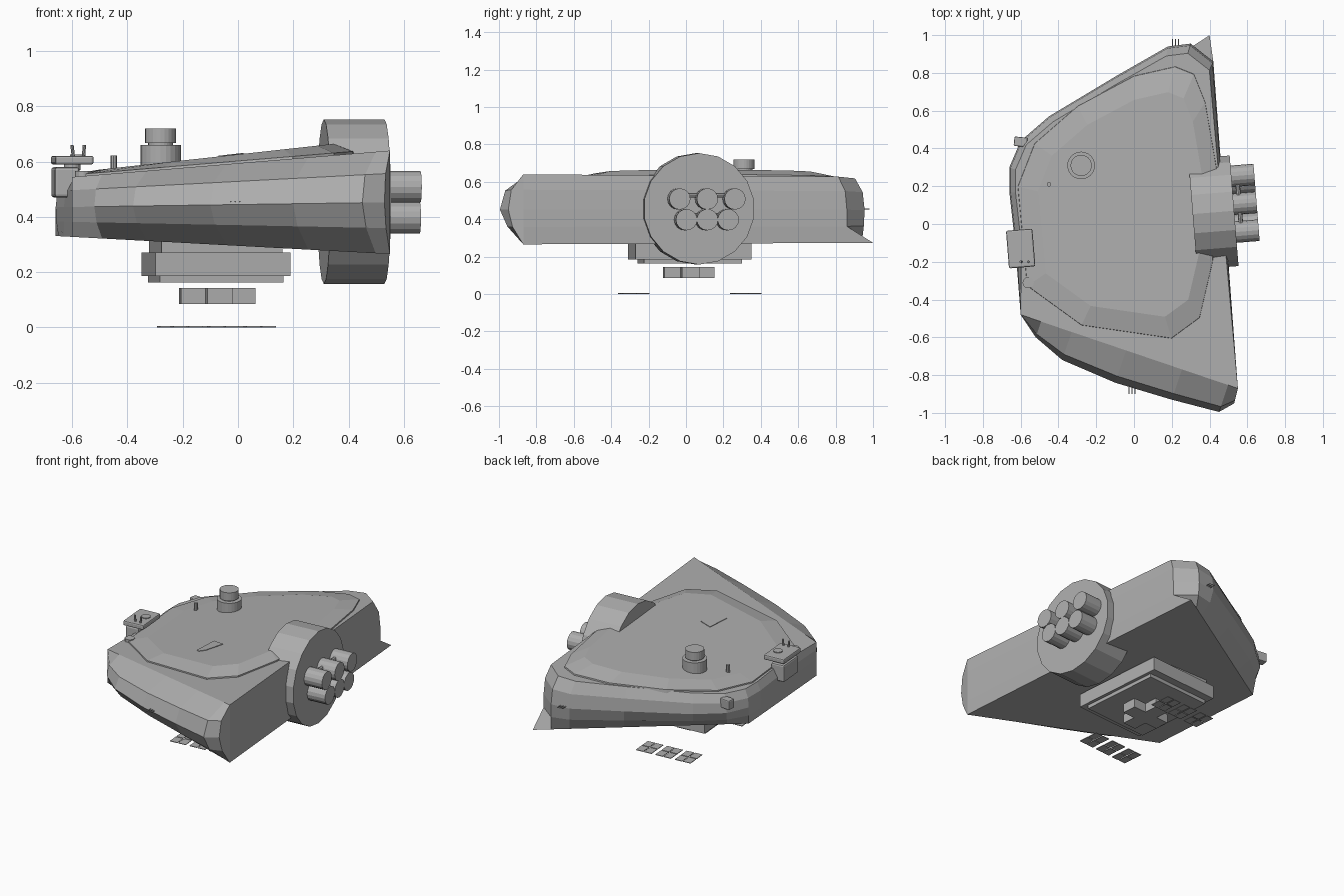
import bpy, bmesh, math
from mathutils import Vector, Matrix

cube = bpy.data.objects.get("Cube")
if cube:
    bpy.data.objects.remove(cube, do_unlink=True)

grey = bpy.data.materials.new("hull_grey")
grey.use_nodes = True
COLOUR = (0.42, 0.42, 0.42, 1)
grey.diffuse_color = COLOUR
grey.node_tree.nodes["Principled BSDF"].inputs["Base Color"].default_value = COLOUR
TILT = math.radians(4.6)


def finish(name, bm):
    bmesh.ops.recalc_face_normals(bm, faces=bm.faces)
    mesh = bpy.data.meshes.new(name)
    bm.to_mesh(mesh)
    bm.free()
    mesh.materials.append(grey)
    obj = bpy.data.objects.new(name, mesh)
    bpy.context.collection.objects.link(obj)
    return obj


def loft(name, rings):
    """Skin a stack of closed rings and cap both ends."""
    bm = bmesh.new()
    rows = [[bm.verts.new(p) for p in ring] for ring in rings]
    n = len(rows[0])
    for low, high in zip(rows, rows[1:]):
        for i in range(n):
            j = (i + 1) % n
            bm.faces.new((low[i], low[j], high[j], high[i]))
    bm.faces.new(rows[0][::-1])
    bm.faces.new(rows[-1])
    return finish(name, bm)


def box(name, centre, size, turn=0.0, bevel=0.0):
    bm = bmesh.new()
    bmesh.ops.create_cube(bm, size=1)
    bmesh.ops.scale(bm, vec=size, verts=bm.verts)
    if bevel:
        bmesh.ops.bevel(bm, geom=bm.edges[:], offset=bevel, segments=2,
                        affect='EDGES', profile=0.5)
    bmesh.ops.transform(bm, matrix=Matrix.Translation(centre) @ Matrix.Rotation(turn, 4, 'Z'),
                        verts=bm.verts)
    return finish(name, bm)


def rod(name, start, end, radius, sides=16):
    start, end = Vector(start), Vector(end)
    axis = end - start
    bm = bmesh.new()
    bmesh.ops.create_cone(bm, cap_ends=True, segments=sides, radius1=radius,
                          radius2=radius, depth=axis.length)
    turn = axis.to_track_quat('Z', 'Y').to_matrix().to_4x4()
    bmesh.ops.transform(bm, matrix=Matrix.Translation((start + end) / 2) @ turn, verts=bm.verts)
    return finish(name, bm)


def floor_z(x):
    return 0.295 - 0.054 * x


def roof_z(x):
    return 0.594 + 0.083 * x


def deck_z(x):
    return min(0.626 + 0.11 * x, 0.664)


def nearest(p, a, b):
    t = (p - a).dot(b - a) / (b - a).length_squared
    return a.lerp(b, min(max(t, 0), 1))


# Hull: four-cornered flat floor with swollen front, left and back flanks
A, B, C, D = (Vector(p) for p in ((.55, -.87), (-.6, -.48), (-.66, .3), (.4, 1)))
front = [(.55, -.87), (.53, -.95), (.45, -.995), (.2, -.93), (-.1, -.84),
         (-.38, -.72), (-.52, -.6), (-.6, -.48)]
left = [(-.63, -.1), (-.66, .17), (-.66, .3)]
back = [(-.6, .44), (-.45, .57), (-.1, .78), (.18, .94), (.3, .955), (.42, .86)]
mid = [Vector(p) for p in front + left + back]
base, top = [], []
for i, p in enumerate(mid):
    if i < len(front):
        q = nearest(p, A, B)
        base.append(q)
        top.append(q.copy())
    else:
        base.append(nearest(p, B, C) if i < len(front + left) else nearest(p, C, D))
        top.append(Vector((p.x * .95, .1 + (p.y - .1) * .94)))
base[-1] = D


def ring(points, share):
    return [(p.x, p.y, floor_z(p.x) * (1 - share) + roof_z(p.x) * share) for p in points]


low = [a.lerp(b, .72) for a, b in zip(base, mid)]
low[-1] = mid[-1]
high = [a.lerp(b, .8) for a, b in zip(top, mid)]
loft("hull", [ring(base, 0), ring(low, .25), ring(mid, .5), ring(high, .78), ring(top, 1)])

# Raised upper deck with a sloping rim
deck = [(-.57, -.33), (-.28, -.54), (.2, -.61), (.35, -.5), (.42, -.2), (.44, .3),
        (.38, .65), (.32, .8), (.22, .84), (0, .79), (-.3, .63), (-.53, .43), (-.62, .2)]
loft("upper_deck", [
    [(x, y, roof_z(x) - .03) for x, y in deck],
    [(x * .99, y * .99, roof_z(x) + .008) for x, y in deck],
    [(x * .82, .05 + (y - .05) * .82, deck_z(x * .82)) for x, y in deck]])

# Hatch plate and small port on the deck
hatch = [(-.06, -.16), (.02, -.18), (-.02, -.3), (-.05, -.33), (-.07, -.32)]
loft("hatch", [[(x, y, deck_z(x) + h) for x, y in hatch] for h in (-.005, .003)])
rod("deck_port", (-.45, .21, .56), (-.45, .21, .622), .012, 8)

# Deck turret
rod("turret_base", (-.28, .31, .58), (-.28, .31, .66), .073, 24)
rod("turret_neck", (-.28, .31, .65), (-.28, .31, .68), .045, 24)
rod("turret_cap", (-.28, .31, .667), (-.28, .31, .72), .056, 24)

# Engine drum set into the right wall, with six nozzles in two rows
out = Vector((math.cos(TILT), math.sin(TILT), 0))
along = Vector((-out.y, out.x, 0))
face = Vector((.53, .07, .455))
rod("engine_drum", face - out * .22, face, .298, 18)
for row, (z, step) in enumerate(((.508, .148), (.397, .112))):
    for k in (-1, 0, 1):
        start = face + along * (k * step + .035)
        start.z = z
        rod("nozzle", start - out * .02, start + out * .122, .057, 16)
    bar = face + out * .03 + along * .035
    bar.z = z + .02
    rod("nozzle_link", bar - along * step, bar + along * step, .012, 8)

# Sensor pod on the left edge
box("pod_body", (-.625, -.12, .525), (.09, .17, .11), TILT, .01)
box("pod_lid", (-.6, -.13, .605), (.14, .2, .032), TILT, .008)
rod("pod_neck", (-.6, -.12, .57), (-.6, -.12, .6), .03)
rod("pod_knob", (-.58, -.115, .61), (-.58, -.115, .626), .028)
for x, lean in ((-.595, -.006), (-.56, .004)):
    rod("pod_pin", (x, -.2, .61), (x + lean, -.2, .66), .006, 8)
rod("edge_mount", (-.56, -.31, .5), (-.56, -.31, .565), .03, 12)
box("edge_fitting", (-.6, .435, .5), (.07, .05, .06), -.1, .006)

# Thin probes on the front and back flanks
for k in (-1, 0, 1):
    rod("front_probe", (-.01 + k * .016, -.8, .455), (-.01 + k * .016, -.9, .455), .003, 6)
    rod("back_probe", (.22 + k * .016, .9, .455), (.22 + k * .016, .98, .455), .003, 6)

# Belly housing, its lower plate and the cross-shaped lift unit
box("belly_mount", (-.08, .02, .265), (.44, .56, .1), TILT)
box("belly_housing", (-.08, .02, .228), (.49, .622, .085), TILT)
box("belly_plate", (-.08, .02, .175), (.45, .525, .025), TILT)
arm, half = .047, .135
cross = []
for k in range(4):
    spin = Matrix.Rotation(k * math.pi / 2 + TILT, 2)
    cross += [spin @ Vector(p) for p in ((arm, arm), (half, arm), (half, -arm))][::1]
cross = [Vector((p.x - .075, p.y + .015)) for p in cross]
cross.sort(key=lambda p: math.atan2(p.y - .015, p.x + .075))
loft("lift_unit", [[(p.x, p.y, z) for p in cross] for z in (.085, .143)])

# Ground pads: two rows of three, each pad made of four panes
turn = Matrix.Rotation(TILT, 2)
for side in (-1, 1):
    for k in (-1, 0, 1):
        for i in (-1, 1):
            for j in (-1, 1):
                p = turn @ Vector((k * .133 + i * .028, side * .3 + j * .036))
                box("ground_pad", (p.x - .078, p.y + .02, .002), (.05, .066, .004), TILT)
